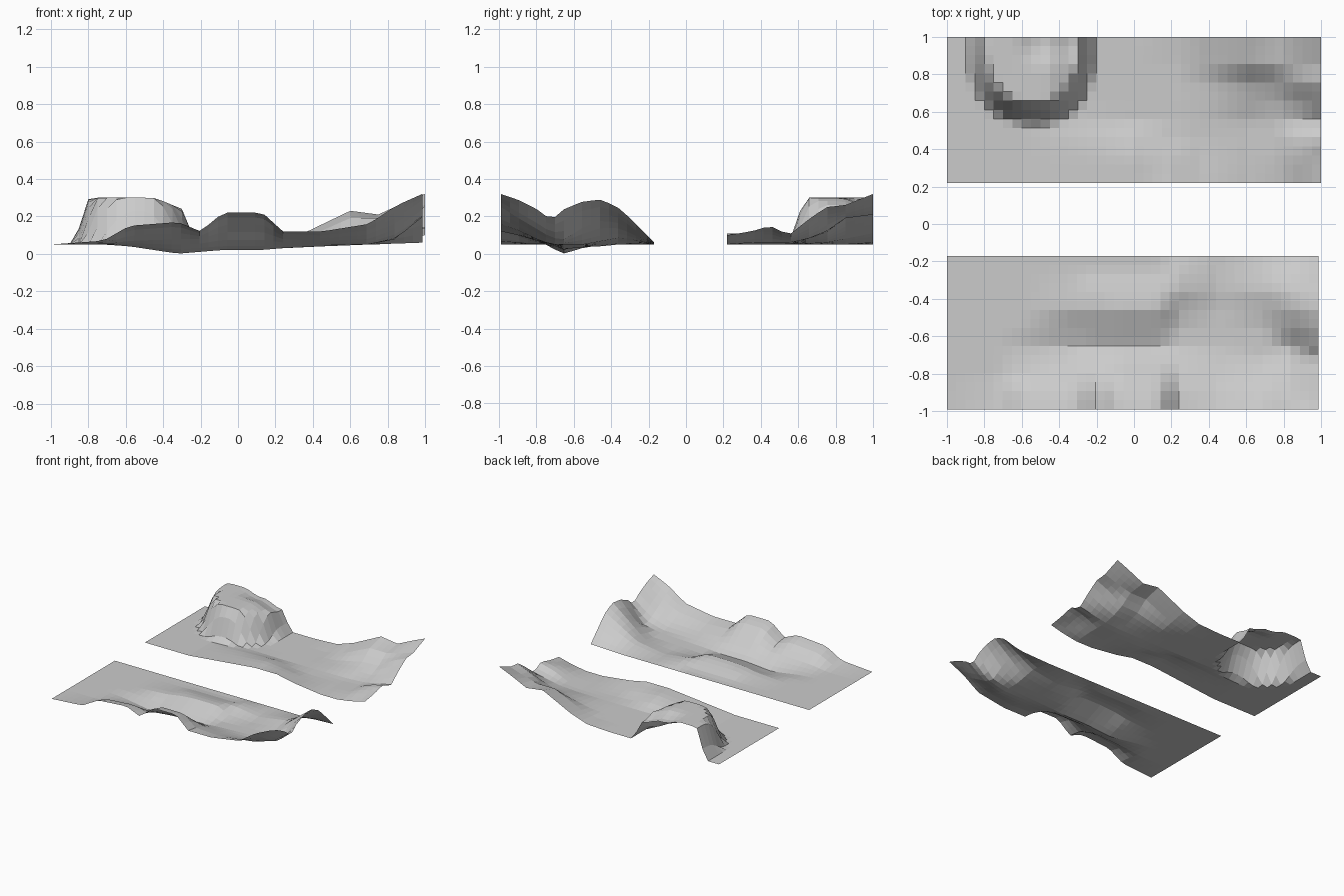
import bpy, bmesh

if "Cube" in bpy.data.objects:
    bpy.data.objects.remove(bpy.data.objects["Cube"])

BASE = 0.05


def smooth(t):
    t = max(0.0, min(1.0, t))
    return t * t * (3 - 2 * t)


def lerp_table(keys, vals, k):
    """Piecewise linear lookup."""
    for i in range(len(keys) - 1):
        if k <= keys[i + 1]:
            t = max(0.0, (k - keys[i]) / (keys[i + 1] - keys[i]))
            return vals[i] + (vals[i + 1] - vals[i]) * t
    return vals[-1]


def loft_height(ys, sections, x, y):
    """Height between neighbouring cross-sections of a bank."""
    xs = list(sections)
    return lerp_table(xs, [lerp_table(ys, sections[s], y) for s in xs], x)


def sheet(name, x0, x1, y0, y1, nx, ny, height):
    """Flat-shaded open terrain grid."""
    bm = bmesh.new()
    rows = []
    for j in range(ny + 1):
        y = y0 + (y1 - y0) * j / ny
        rows.append([])
        for i in range(nx + 1):
            x = x0 + (x1 - x0) * i / nx
            rows[j].append(bm.verts.new((x, y, height(x, y))))
    for j in range(ny):
        for i in range(nx):
            bm.faces.new((rows[j][i], rows[j][i + 1],
                          rows[j + 1][i + 1], rows[j + 1][i]))
    me = bpy.data.meshes.new(name)
    bm.to_mesh(me)
    bm.free()
    ob = bpy.data.objects.new(name, me)
    bpy.context.collection.objects.link(ob)
    return ob


# Back bank: cross-sections along y at several x stations, heights in cm
back_y = [.22, .35, .45, .55, .65, .75, .85, 1.0]
back = {
    -1.0: [5] * 8,
    -.60: [5] * 8,
    -.30: [8, 8, 7.5, 5.5, 5, 5, 5, 5],
    0.00: [11, 11, 9, 5, 5, 5, 5, 5],
    0.20: [11, 9, 6, 5, 5, 5, 5, 6],
    0.35: [8, 6, 5, 5, 5.5, 6, 8, 11],
    0.60: [5, 5, 5, 5, 8, 11, 19, 23],
    0.75: [5, 6, 6, 6, 8, 12, 19, 21],
    0.88: [7, 11, 12, 8, 12, 20, 22, 27],
    1.00: [10, 12, 15, 10, 18, 25, 26, 32],
}


def plateau(x, y):
    """Steep rounded hill cut off by the back edge."""
    dx, dy = x + .53, min(0.0, y - .97)
    a = .32 if dx > 0 else .36
    r = (abs(dx / a) ** 2.4 + abs(dy / .44) ** 2.4) ** (1 / 2.4)
    top = .25 - .05 * smooth((x + .47) / .17)
    top -= .04 * smooth((y - .82) / .15) * smooth((x + .65) / .15)
    return top * smooth((1 - r) / .28)


def back_height(x, y):
    return loft_height(back_y, back, x, y) / 100 + plateau(x, y)


# Front bank: ridge along the outer edge, channel, low inner ridge, end hump
front_y = [-.99, -.9, -.8, -.72, -.65, -.55, -.45, -.35, -.25, -.17]
front = {
    -1.0: [5] * 10,
    -.72: [7, 6, 5, 5, 5, 5, 5, 5, 5, 5],
    -.58: [15, 13, 7, 5, 4, 5, 5, 5, 5, 5],
    -.32: [17, 15, 8, 3, 0, 3, 7, 6, 5, 5],
    -.20: [12, 11, 8, 4, 1, 5, 9, 8, 5, 5],
    -.08: [22, 20, 12, 5, 2, 6, 10, 8, 5, 5],
    0.13: [22, 20, 12, 5, 2, 6, 10, 8, 5, 5],
    0.24: [12, 11, 8, 5, 3, 3, 5, 8, 7, 5],
    0.45: [12, 10, 7, 5, 4, 4, 4, 5, 5, 5],
    0.70: [16, 13, 8, 5, 5, 5, 7, 9, 7, 5],
    0.85: [26, 20, 14, 9, 8, 15, 19, 17, 10, 5.5],
    0.985: [32, 29, 24, 18, 24, 28, 29, 24, 14, 6],
}


def front_height(x, y):
    return loft_height(front_y, front, x, y) / 100


sheet("back_river_bank", -1, 1, .22, 1, 40, 16, back_height)
sheet("front_river_bank", -1, .985, -.99, -.17, 40, 17, front_height)
